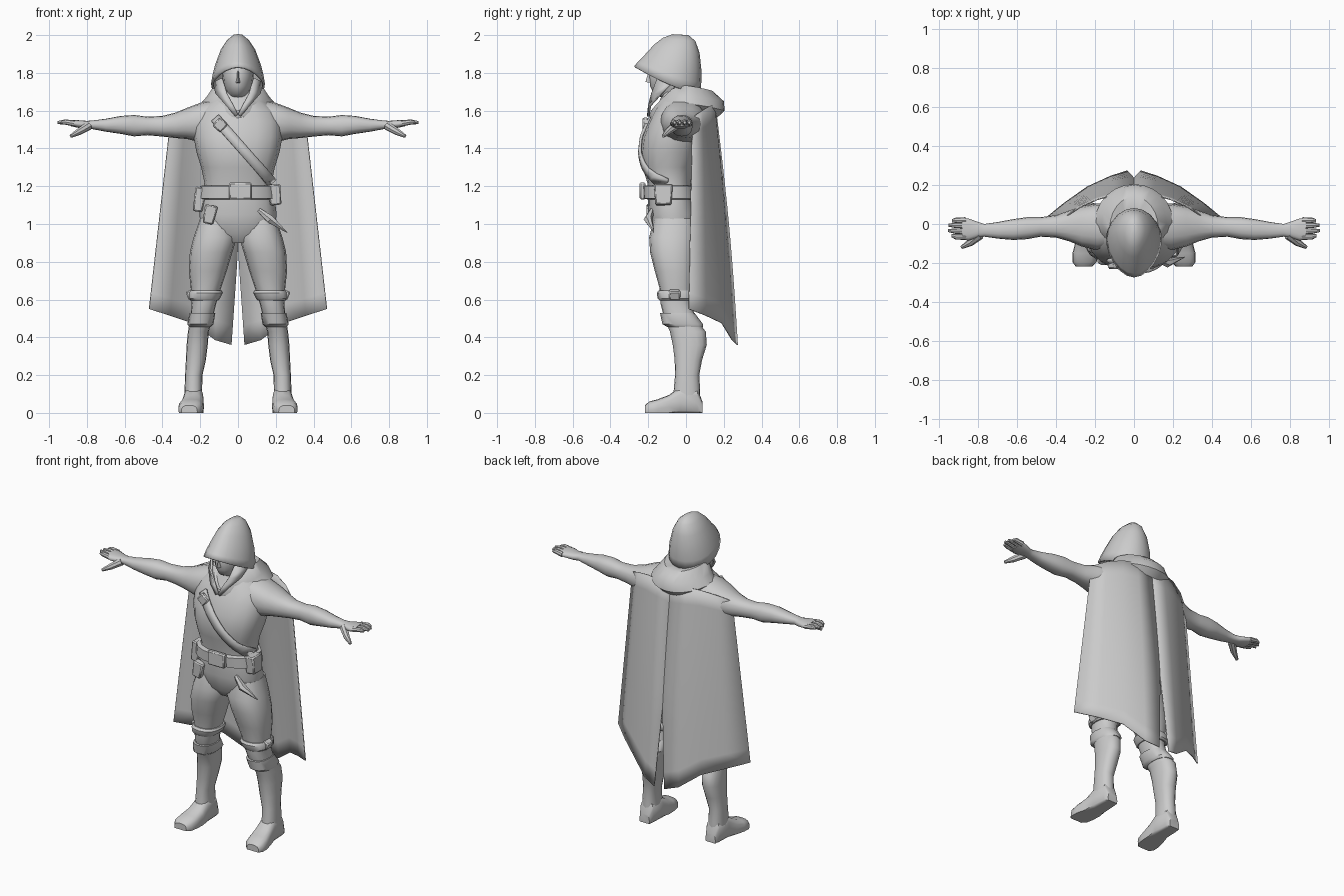
import bpy, bmesh, math
from mathutils import Vector

grey = bpy.data.materials.new("cloth grey")
grey.diffuse_color = (0.6, 0.6, 0.6, 1)
N = 16


def finish(name, bm, mirror=False, angle=40, thick=0):
    bmesh.ops.recalc_face_normals(bm, faces=bm.faces)
    me = bpy.data.meshes.new(name)
    bm.to_mesh(me)
    bm.free()
    me.materials.append(grey)
    me.shade_smooth()
    me.set_sharp_from_angle(angle=math.radians(angle))
    ob = bpy.data.objects.new(name, me)
    bpy.context.collection.objects.link(ob)
    if thick:
        m = ob.modifiers.new("thickness", 'SOLIDIFY')
        m.thickness = thick
        m.offset = 0
    if mirror:
        m = ob.modifiers.new("mirror", 'MIRROR')
        m.use_clip = False
        m.use_mirror_merge = False
    return ob


def loft(name, rings, caps=(True, True), closed=True, **kw):
    """Skin a list of point rings."""
    bm = bmesh.new()
    vs = [[bm.verts.new(p) for p in r] for r in rings]
    n = len(vs[0])
    for a, b in zip(vs, vs[1:]):
        for i in range(n if closed else n - 1):
            j = (i + 1) % n
            bm.faces.new((a[i], a[j], b[j], b[i]))
    if caps[0]:
        bm.faces.new(vs[0])
    if caps[1]:
        bm.faces.new(vs[-1])
    return finish(name, bm, **kw)


def oval(a0, a1, b0, b1, p=0.85, n=N):
    out = []
    for i in range(n):
        t = 2 * math.pi * i / n
        c, s = math.cos(t), math.sin(t)
        out.append(((a0 + a1) / 2 + (a1 - a0) / 2 * math.copysign(abs(c) ** p, c),
                    (b0 + b1) / 2 + (b1 - b0) / 2 * math.copysign(abs(s) ** p, s)))
    return out


def zring(z, x0, x1, y0, y1, p=0.85):
    return [(a, b, z) for a, b in oval(x0, x1, y0, y1, p)]


def xring(x, y0, y1, z0, z1):
    return [(x, a, b) for a, b in oval(y0, y1, z0, z1)]


def tube(name, pts, radii, n=8, **kw):
    rings = []
    d = (Vector(pts[-1]) - Vector(pts[0])).normalized()
    u = d.cross(Vector((0, 0, 1))).normalized()
    w = d.cross(u)
    for p, r in zip(pts, radii):
        rings.append([Vector(p) + u * (a * r) + w * (b * r)
                      for a, b in oval(-1, 1, -1, 1, 1, n)])
    return loft(name, rings, **kw)


def box(name, c, size, rot=0, taper=1, mirror=False):
    bm = bmesh.new()
    bmesh.ops.create_cube(bm, size=1)
    for v in bm.verts:
        k = taper if v.co.z < 0 else 1
        x, y, z = v.co.x * size[0] * k, v.co.y * size[1] * k, v.co.z * size[2]
        v.co = (c[0] + x * math.cos(rot) - z * math.sin(rot), c[1] + y,
                c[2] + x * math.sin(rot) + z * math.cos(rot))
    bmesh.ops.bevel(bm, geom=bm.edges[:], offset=0.007, segments=1, affect='EDGES')
    return finish(name, bm, mirror)


# Torso: height, half width, front, back
T = [(0.90, .09, -.14, .0), (0.95, .19, -.18, .05), (1.05, .205, -.2, .06),
     (1.13, .195, -.2, .04), (1.22, .178, -.205, .03), (1.30, .195, -.23, .04),
     (1.38, .22, -.24, .07), (1.46, .235, -.23, .09), (1.54, .235, -.2, .11),
     (1.60, .21, -.17, .11), (1.65, .15, -.14, .1), (1.70, .08, -.12, .05)]
loft("torso", [zring(z, -h, h, f, b) for z, h, f, b in T])


def torso_at(z):
    for a, b in zip(T, T[1:]):
        if a[0] <= z <= b[0]:
            k = (z - a[0]) / (b[0] - a[0])
            return [a[i] + (b[i] - a[i]) * k for i in range(4)]


def chest_y(x, z):
    _, h, f, b = torso_at(z)
    c = min(1, abs(x) / h) ** (1 / .85)
    return (f + b) / 2 - (b - f) / 2 * max(0, 1 - c * c) ** (.85 / 2)


# Arms with deltoids, then hands
A = [(.10, -.12, .10, 1.44, 1.665), (.19, -.135, .105, 1.43, 1.645), (.27, -.115, .09, 1.45, 1.615),
     (.33, -.09, .07, 1.455, 1.59), (.40, -.07, .045, 1.463, 1.572), (.48, -.065, .035, 1.47, 1.568),
     (.55, -.078, .035, 1.464, 1.577), (.62, -.082, .025, 1.477, 1.572), (.70, -.075, .01, 1.489, 1.557),
     (.77, -.065, .0, 1.502, 1.548), (.80, -.068, .01, 1.502, 1.546), (.85, -.085, .028, 1.51, 1.55),
     (.885, -.08, .03, 1.518, 1.551)]
loft("arm", [xring(*a) for a in A], mirror=True)
for i, (y, tip) in enumerate([(-.066, .938), (-.037, .955), (-.007, .952), (.019, .935)]):
    tube("finger_%d" % (i + 1), [(.865, y, 1.532), (.915, y, 1.54), (tip, y * .9, 1.537)],
         [.016, .014, .008], mirror=True)
tube("thumb", [(.79, -.055, 1.52), (.84, -.095, 1.49), (.885, -.12, 1.465)],
     [.024, .019, .009], mirror=True)

# Legs
L = [(1.03, .03, .2, -.17, .05), (.93, .006, .235, -.195, .055), (.85, .03, .255, -.19, .05),
     (.75, .06, .26, -.165, .045), (.66, .09, .25, -.14, .035), (.58, .115, .245, -.135, .03),
     (.50, .135, .253, -.115, .05), (.43, .155, .265, -.085, .105), (.36, .16, .272, -.07, .11),
     (.28, .17, .276, -.06, .085), (.20, .188, .28, -.058, .07), (.12, .19, .283, -.065, .075),
     (.05, .185, .285, -.07, .075)]
loft("leg", [zring(*r) for r in L], mirror=True)
# Knee wrap, boot cuff and outer wrap knot
loft("knee_wrap", [zring(.648, .085, .255, -.145, .042), zring(.635, .08, .263, -.155, .05),
                   zring(.605, .095, .262, -.15, .05), zring(.595, .105, .252, -.14, .04)], mirror=True)
loft("boot_cuff", [zring(.53, .12, .256, -.138, .045), zring(.47, .13, .268, -.125, .09),
                   zring(.455, .145, .26, -.1, .09)], mirror=True)
box("wrap_knot", (.25, -.06, .625), (.04, .06, .05), -.4, mirror=True)

# Feet, flat underneath
F = [(.087, .2, .27, .06), (.06, .188, .283, .13), (-.03, .182, .288, .14), (-.09, .18, .3, .095),
     (-.15, .183, .316, .072), (-.195, .192, .316, .06), (-.218, .215, .3, .04)]
loft("foot", [[(a, y, max(0, b)) for a, b in oval(x0, x1, -.03, z, .7)]
              for y, x0, x1, z in F], mirror=True)

# Belt, buckle, pouches and hip dagger
loft("belt", [zring(1.205, -.185, .185, -.212, .04), zring(1.2, -.2, .2, -.232, .05),
              zring(1.135, -.21, .21, -.228, .055), zring(1.13, -.195, .195, -.2, .05)])
box("buckle", (.012, -.23, 1.175), (.12, .03, .09))
box("pouch_left", (-.205, -.1, 1.13), (.06, .1, .13), -.15, .85)
box("pouch_right", (.195, -.12, 1.155), (.07, .1, .11), .1, .85)
box("thigh_pouch", (-.15, -.185, 1.05), (.07, .05, .1), -.2, .8)
tube("hip_dagger", [(.11, -.18, 1.075), (.17, -.2, 1.025), (.26, -.17, .955)], [.012, .024, .002], 6)

# Diagonal chest strap
strap = []
for i in range(13):
    k = i / 12
    x, z = -.12 + .3 * k, 1.56 - .34 * k
    strap.append([(x + o * .75, chest_y(x + o * .75, z + o * .66) - .008, z + o * .66)
                  for o in (-.026, 0, .026)])
loft("chest_strap", strap, caps=(False, False), closed=False, thick=.014)
box("strap_clasp", (-.095, -.215, 1.525), (.06, .03, .06), .85)

# Head with nose, inside the hood
loft("head", [[(a, b, z) for a, b in oval(-h, h, f, k, 1)] for z, h, f, k in
              [(1.66, .055, -.11, .03), (1.69, .055, -.17, .04), (1.73, .075, -.19, .05),
               (1.78, .082, -.195, .055), (1.84, .08, -.18, .05), (1.9, .05, -.12, .03)]])
loft("nose", [[(-.015, -.18, 1.745), (.015, -.18, 1.745), (0, -.215, 1.752)],
              [(-.006, -.18, 1.81), (.006, -.18, 1.81), (0, -.197, 1.81)]])

# Pointed hood: front y, front z, back y, back z, half width
H = [(-.27, 1.83, .07, 1.69, .135), (-.25, 1.855, .075, 1.75, .127), (-.22, 1.885, .076, 1.81, .115),
     (-.165, 1.945, .066, 1.905, .085), (-.12, 1.98, .045, 1.965, .052), (-.07, 1.999, .01, 1.995, .02)]
rings = []
for f, zf, b, zb, h in H:
    r = []
    for i in range(20):
        t = 2 * math.pi * i / 20
        k = (1 - math.cos(t)) / 2              # 0 at the back, 1 at the front
        w = math.sin(t) * (1 - .25 * k * k)    # narrows to a peak
        r.append((h * w * 1.08, b + (f - b) * k, zb + (zf - zb) * k ** 1.4))
    rings.append(r)
loft("hood", rings, caps=(False, True), thick=.012, angle=50)

# Cowl rolled around the neck, dipping to a V at the chest
C = [((.07, 1.70), (.095, 1.73), (-.165, 1.60)), ((.14, 1.705), (.125, 1.735), (-.185, 1.60)),
     ((.2, 1.65), (.165, 1.675), (-.195, 1.575)), ((.205, 1.60), (.2, 1.635), (-.185, 1.55)),
     ((.14, 1.54), (.17, 1.61), (-.16, 1.55))]
rings = []
for (yb, zb), (hx, zs), (yf, zf) in C:
    r = []
    for i in range(24):
        t = 2 * math.pi * i / 24
        c, s = math.cos(t), math.sin(t)
        ym = (yb + yf) / 2
        y = ym + c * (yb - yf) / 2
        e = zb if c > 0 else zf
        x = hx * s if c > 0 else hx * s * (1 - .35 * c * c)
        r.append((x, y, zs + (e - zs) * abs(c) ** 1.5))
    rings.append(r)
loft("cowl", rings, caps=(False, False), angle=50)

# Hood lapels falling to the V
loft("lapel", [[(.13, -.07, 1.75), (.085, -.15, 1.77)], [(.115, -.13, 1.69), (.06, -.18, 1.69)],
               [(.06, -.19, 1.625), (.025, -.195, 1.63)], [(.015, -.2, 1.57), (.0, -.2, 1.58)]],
     caps=(False, False), closed=False, mirror=True, thick=.012)

# Cape half: centre-to-edge columns (top point, bottom point), slit near the hem
cols = [((0, .155, 1.62), (.035, .272, .36)), ((.10, .15, 1.63), (.12, .245, .385)),
        ((.19, .125, 1.625), (.24, .19, .475)), ((.28, .085, 1.60), (.36, .105, .515)),
        ((.355, .035, 1.565), (.47, .015, .55))]
bm_rows = []
for j in range(13):
    k = j / 12
    row = []
    for i, (a, b) in enumerate(cols):
        p = Vector(a).lerp(Vector(b), k)
        if i == 0:
            p.x = .035 * max(0, (k - .6) / .4)
        p.y += .012 * math.sin(math.pi * k) * (1 - i / 4)
        row.append(p)
    bm_rows.append(row)
loft("cape", bm_rows, caps=(False, False), closed=False, mirror=True, thick=.006)
